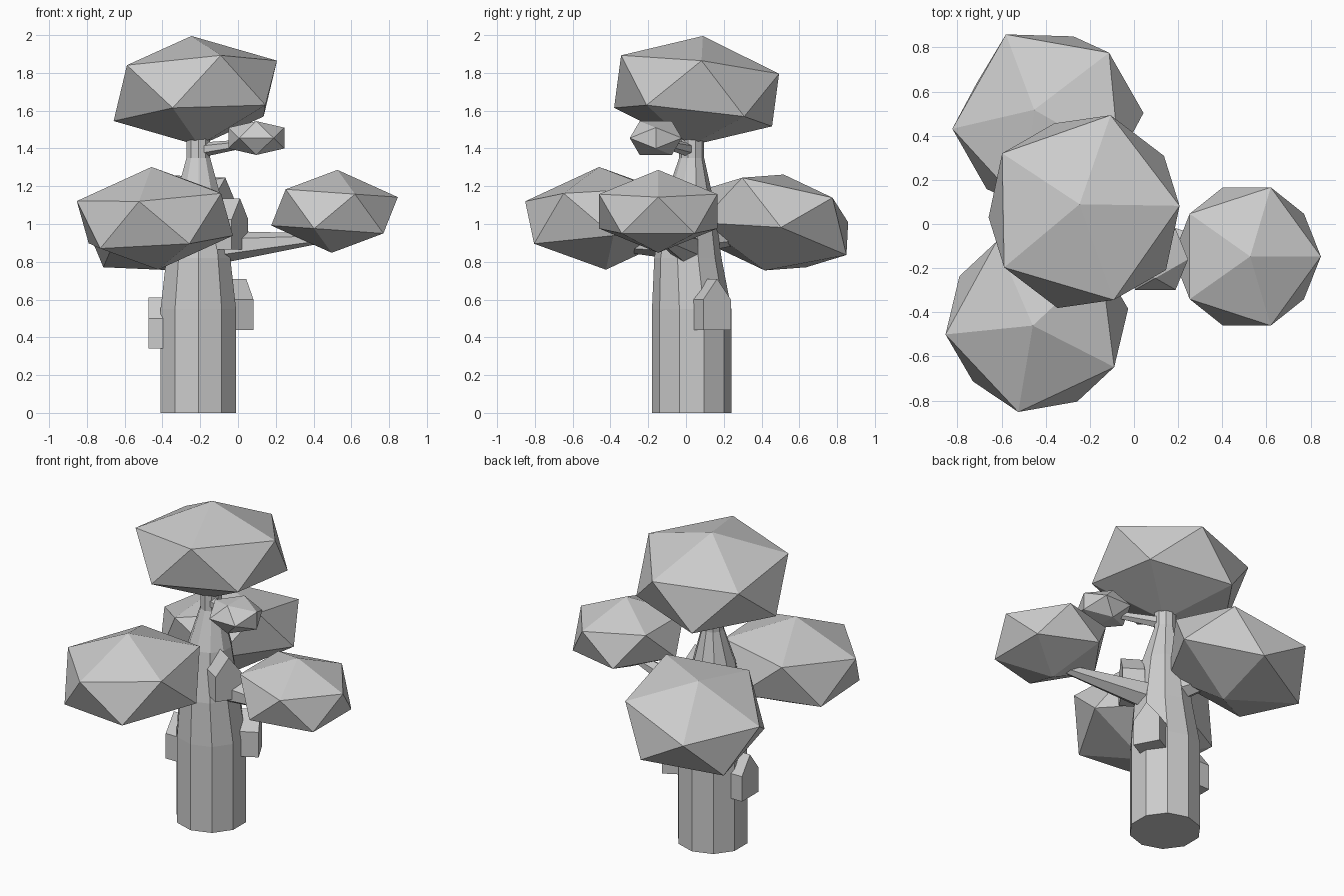
import bpy, bmesh
from math import sin, cos, pi, radians
from mathutils import Matrix, Vector

if "Cube" in bpy.data.objects:
    bpy.data.objects.remove(bpy.data.objects["Cube"])

TX, TY = -0.21, 0.03   # trunk axis


def make(name, bm):
    bmesh.ops.recalc_face_normals(bm, faces=bm.faces)
    me = bpy.data.meshes.new(name)
    bm.to_mesh(me)
    bm.free()
    ob = bpy.data.objects.new(name, me)
    bpy.context.collection.objects.link(ob)
    return ob


def foliage(name, centre, size, tilt_x=0, tilt_y=0, yaw=0, pre=Matrix()):
    """Squashed 20-sided clump, turned by yaw then tilted."""
    m = (Matrix.Translation(centre) @ Matrix.Rotation(tilt_x, 4, 'X')
         @ Matrix.Rotation(tilt_y, 4, 'Y') @ Matrix.Rotation(radians(yaw), 4, 'Z')
         @ Matrix.Diagonal((*size, 1)) @ pre)
    bm = bmesh.new()
    bmesh.ops.create_icosphere(bm, subdivisions=1, radius=1, matrix=m)
    make(name, bm)


def branch(name, a, b, r1, r2, sides=6):
    a, b = Vector(a), Vector(b)
    d = b - a
    m = Matrix.Translation((a + b) / 2) @ d.to_track_quat('Z', 'Y').to_matrix().to_4x4()
    bm = bmesh.new()
    bmesh.ops.create_cone(bm, cap_ends=True, segments=sides, radius1=r1,
                          radius2=r2, depth=d.length, matrix=m)
    make(name, bm)


def gabled_box(name, angle, reach, z, w=0.165, d=0.13, eave=0.16, ridge=0.27):
    """Little house whose gable end faces outward from the trunk."""
    bm = bmesh.new()
    prof = [(-w / 2, 0), (w / 2, 0), (w / 2, eave), (0, ridge), (-w / 2, eave)]
    f = bm.faces.new([bm.verts.new((reach, y, h)) for y, h in prof])
    ext = bmesh.ops.extrude_face_region(bm, geom=[f], use_keep_orig=True)
    bmesh.ops.translate(bm, vec=(-d, 0, 0),
                        verts=[v for v in ext['geom'] if isinstance(v, bmesh.types.BMVert)])
    bm.transform(Matrix.Translation((TX, TY, z)) @ Matrix.Rotation(radians(angle), 4, 'Z'))
    make(name, bm)


# Trunk: ten-sided loft of (radius, height, y shift)
bm = bmesh.new()
rings = []
for r, z, dy in [(0.21, 0, 0), (0.21, 0.55, 0), (0.178, 0.82, -0.02),
                 (0.132, 1.12, -0.015), (0.066, 1.35, 0), (0.066, 1.47, 0)]:
    rings.append([bm.verts.new((TX + r * cos(pi / 2 + k * pi / 5),
                                TY + dy + r * sin(pi / 2 + k * pi / 5), z)) for k in range(10)])
for lo, hi in zip(rings, rings[1:]):
    for k in range(10):
        n = (k + 1) % 10
        bm.faces.new((lo[k], lo[n], hi[n], hi[k]))
bm.faces.new(rings[0])
bm.faces.new(rings[-1])
make("trunk", bm)

# Branches
branch("branch_right", (-0.18, 0.02, 0.87), (0.45, -0.13, 0.925), 0.095, 0.025)
branch("branch_front", (-0.22, 0.0, 0.9), (-0.42, -0.40, 0.9), 0.095, 0.04)
branch("branch_back", (-0.22, 0.03, 0.93), (-0.37, 0.40, 0.95), 0.09, 0.035)
branch("branch_twig", (-0.21, 0.03, 1.39), (0.07, -0.14, 1.43), 0.04, 0.02)

# Foliage clumps
foliage("foliage_top", (-0.226, 0.056, 1.705), (0.495, 0.495, 0.293), -0.115, -0.07, 1)
foliage("foliage_right", (0.511, -0.147, 1.067), (0.368, 0.368, 0.22), 0, 0.07)
foliage("foliage_front", (-0.44, -0.442, 1.03), (0.458, 0.458, 0.273), 0.066, -0.066, -28.7)
foliage("foliage_back", (-0.39, 0.467, 1.008), (0.468, 0.468, 0.266), -0.195, -0.235, 41.5)
edge_up = Matrix.Rotation(pi / 2, 4, 'Z') @ Matrix.Rotation(-radians(31.72), 4, 'Y')
foliage("foliage_small", (0.097, -0.16, 1.455), (0.174, 0.162, 0.105), pre=edge_up)

# Nest boxes around the trunk
gabled_box("nest_box_upper", -32, 0.26, 0.865)
gabled_box("nest_box_right", 28, 0.287, 0.44)
gabled_box("nest_box_left", 180, 0.265, 0.34)
